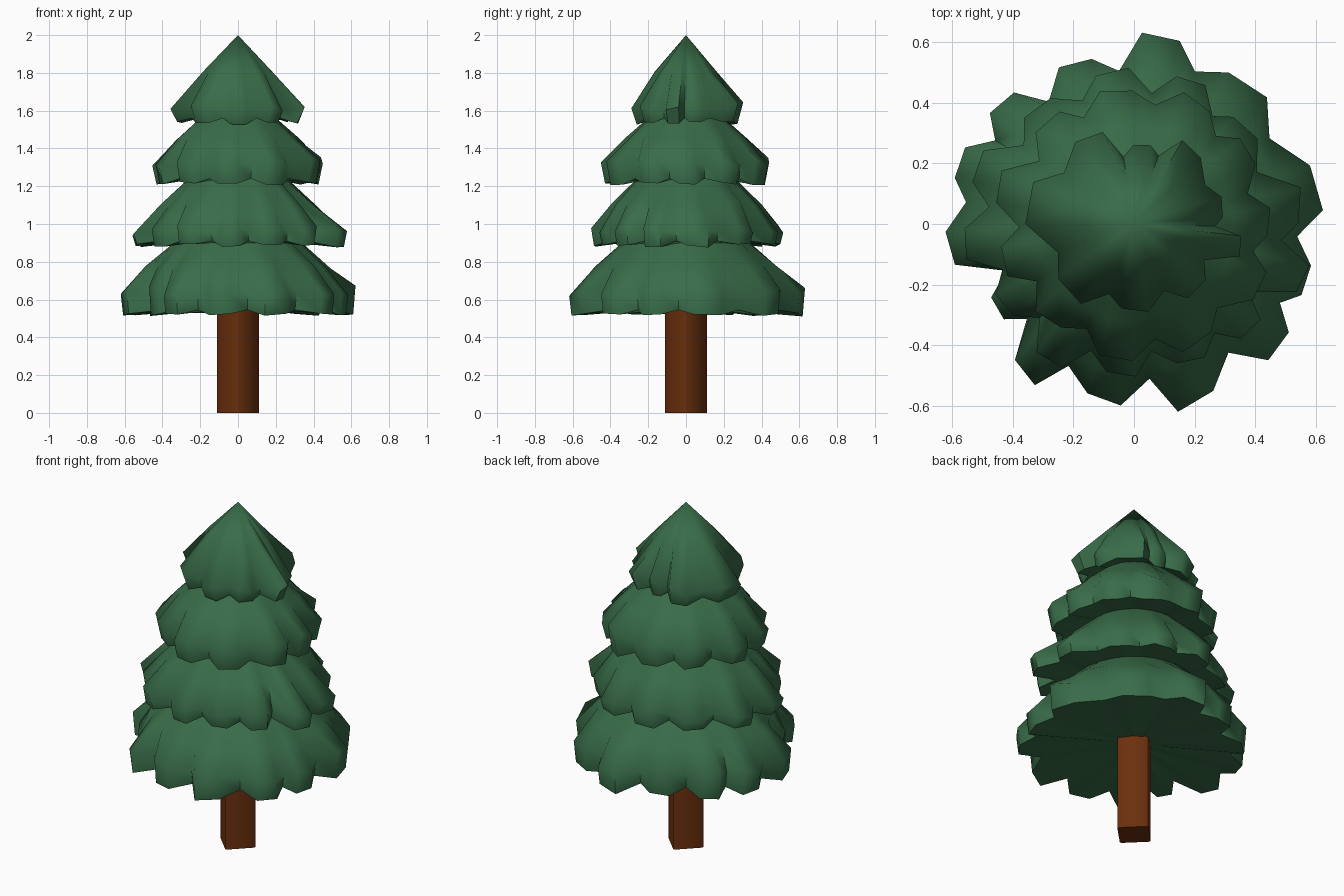
import bpy, bmesh, math, random

if "Cube" in bpy.data.objects:
    bpy.data.objects.remove(bpy.data.objects["Cube"])

random.seed(11)


def material(name, rgb):
    m = bpy.data.materials.new(name)
    m.diffuse_color = (*rgb, 1)
    m.use_nodes = True
    m.node_tree.nodes["Principled BSDF"].inputs["Base Color"].default_value = m.diffuse_color
    return m


green = material("pine green", (0.040, 0.150, 0.065))
brown = material("bark brown", (0.145, 0.029, 0.004))


def finish(name, bm, mat, angle):
    bmesh.ops.recalc_face_normals(bm, faces=bm.faces[:])
    me = bpy.data.meshes.new(name)
    bm.to_mesh(me)
    bm.free()
    me.materials.append(mat)
    ob = bpy.data.objects.new(name, me)
    bpy.context.collection.objects.link(ob)
    bpy.ops.object.select_all(action='DESELECT')
    ob.select_set(True)
    bpy.context.view_layer.objects.active = ob
    bpy.ops.object.shade_smooth_by_angle(angle=math.radians(angle))
    return ob


def columns(lobes):
    """Angular samples round a tier: a valley, then two blunt corners per lobe."""
    out = []
    for i, (a, r) in enumerate(lobes):
        pa, pr = lobes[i - 1]
        gap = (a - pa) % 360
        nxt = (lobes[(i + 1) % len(lobes)][0] - a) % 360
        out.append((a - gap * random.uniform(.45, .55), min(r, pr) * random.uniform(.83, .9), 0))
        for turn in (-gap * .2, nxt * .2):
            out.append((a + turn, r * random.uniform(.96, 1.01), random.uniform(.6, 1)))
    return out


def tier(name, lobes, top_r, top_z, edge_z, hem_z, hem_scale, under_r, under_z):
    """Ragged skirt: inner top, shoulder, drooping edge, hem and hollow underside."""
    bm = bmesh.new()
    rings = [[] for _ in range(5)]
    reach = sum(r for _, r in lobes) / len(lobes)
    for a, r, tip in columns(lobes):
        t = math.radians(a)
        mid_r = top_r + (reach * .6 + r * .4 - top_r) * .55
        mid_z = top_z + (edge_z - top_z) * .52 + random.uniform(-.01, .01)
        edge = edge_z + (random.uniform(-.035, .025) if tip else -.01)
        profile = [(top_r, top_z), (mid_r, mid_z), (r, edge),
                   (r * (hem_scale if tip else .97), hem_z + (.05 * (1 - tip) if tip else .035)),
                   (under_r, under_z)]
        for ring, (rr, z) in zip(rings, profile):
            ring.append(bm.verts.new((rr * math.cos(t), rr * math.sin(t), z)))
    n = len(rings[0])
    for lo, hi in zip(rings, rings[1:]):
        for i in range(n):
            j = (i + 1) % n
            bm.faces.new((lo[i], lo[j], hi[j], hi[i]))
    bmesh.ops.remove_doubles(bm, verts=bm.verts[:], dist=0.0005)
    finish(name, bm, green, 65)


# Foliage skirts, lobes given as (angle in degrees, reach)
tier("bottom_branches",
     [(10, .62), (52, .61), (82, .625), (110, .58), (138, .61), (160, .62), (188, .62),
      (212, .53), (233, .62), (260, .60), (289, .63), (321, .63), (341, .62)],
     .34, .90, .65, .51, .98, .09, .555)
tier("lower_middle_branches",
     [(5, .56), (42, .50), (68, .51), (98, .51), (130, .50), (160, .55), (187, .57),
      (212, .51), (238, .53), (265, .51), (293, .50), (318, .52), (342, .59)],
     .25, 1.25, .97, .875, .97, .34, .90)
tier("upper_middle_branches",
     [(0, .45), (33, .45), (62, .46), (98, .45), (130, .45), (165, .47), (196, .45),
      (228, .43), (262, .45), (298, .45), (335, .47)],
     .18, 1.58, 1.33, 1.205, .95, .25, 1.24)
tier("top_branches",
     [(8, .30), (54, .32), (84, .27), (115, .33), (168, .36), (228, .32),
      (270, .29), (315, .30), (350, .37)],
     .0, 2.0, 1.62, 1.525, .9, .18, 1.57)

# Square trunk, corners pointing front, back, left and right
bm = bmesh.new()
bmesh.ops.create_cube(bm, size=1)
turn = math.radians(45)
for v in bm.verts:
    x, y = v.co.x * .165, v.co.y * .165
    v.co = (x * math.cos(turn) - y * math.sin(turn),
            x * math.sin(turn) + y * math.cos(turn),
            0 if v.co.z < 0 else .6)
upright = [e for e in bm.edges if abs(e.verts[0].co.z - e.verts[1].co.z) > .1]
bmesh.ops.bevel(bm, geom=upright, offset=.008, segments=1, affect='EDGES')
finish("trunk", bm, brown, 50)
